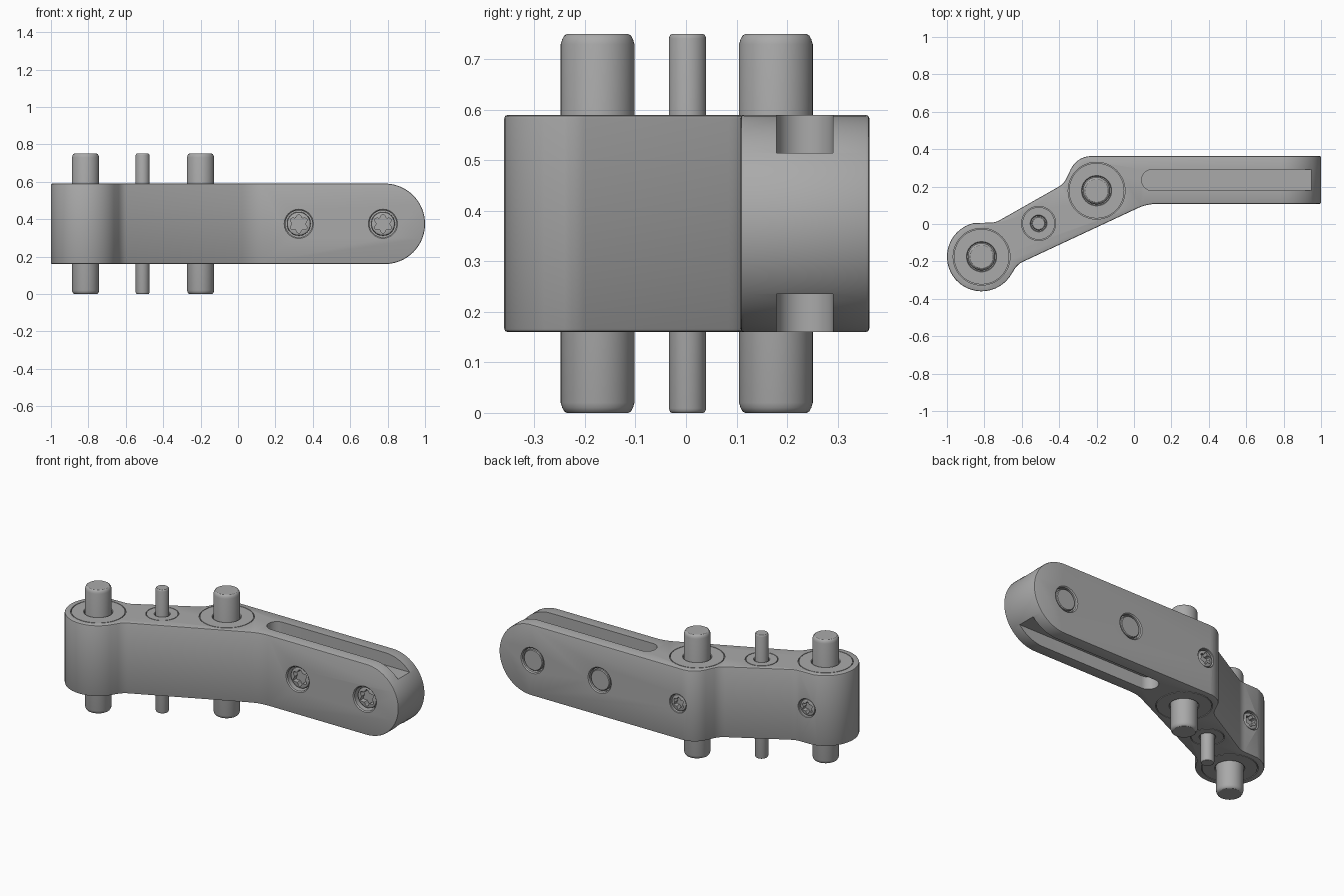
import bpy, bmesh
from math import pi, sin, cos, tan, radians
from mathutils import Matrix, Vector

if "Cube" in bpy.data.objects:
    bpy.data.objects.remove(bpy.data.objects["Cube"], do_unlink=True)

steel = bpy.data.materials.new("grey steel")
steel.use_nodes = True
GREY = (0.4, 0.4, 0.4, 1)
steel.diffuse_color = GREY
steel.node_tree.nodes["Principled BSDF"].inputs["Base Color"].default_value = GREY

BOTTOM, TOP, MID = 0.16, 0.59, 0.375
BACK, FRONT = 0.363, 0.108
UP = Matrix.Identity(4)
DOWN = Matrix.Rotation(pi, 4, 'X')
TO_FRONT = Matrix.Rotation(pi / 2, 4, 'X')
TO_BACK = Matrix.Rotation(-pi / 2, 4, 'X')


def finish(name, bm, place, turn):
    bmesh.ops.recalc_face_normals(bm, faces=bm.faces)
    mesh = bpy.data.meshes.new(name)
    bm.to_mesh(mesh)
    bm.free()
    mesh.transform(Matrix.Translation(place) @ turn)
    mesh.materials.append(steel)
    ob = bpy.data.objects.new(name, mesh)
    bpy.context.collection.objects.link(ob)
    return ob


def lathe(name, profile, place, turn=UP, closed=False, steps=48):
    """Revolve (radius, height) points about the local z axis."""
    bm = bmesh.new()
    vs = [bm.verts.new((r, 0, z)) for r, z in profile]
    pairs = list(zip(vs, vs[1:])) + ([(vs[-1], vs[0])] if closed else [])
    es = [bm.edges.new(p) for p in pairs]
    bmesh.ops.spin(bm, geom=vs + es, cent=(0, 0, 0), axis=(0, 0, 1),
                   angle=2 * pi, steps=steps)
    bmesh.ops.remove_doubles(bm, verts=bm.verts, dist=1e-5)
    return finish(name, bm, place, turn)


def prism(name, outline, low, high, place=(0, 0, 0), turn=UP):
    bm = bmesh.new()
    face = bm.faces.new([bm.verts.new((x, y, low)) for x, y in outline])
    ext = bmesh.ops.extrude_face_region(bm, geom=[face])
    bmesh.ops.translate(bm, vec=(0, 0, high - low),
                        verts=[v for v in ext["geom"] if isinstance(v, bmesh.types.BMVert)])
    return finish(name, bm, place, turn)


def apply(ob, mod):
    with bpy.context.temp_override(object=ob, active_object=ob):
        bpy.ops.object.modifier_apply(modifier=mod.name)


def boolean(ob, tool, operation='DIFFERENCE'):
    mod = ob.modifiers.new("cut", 'BOOLEAN')
    mod.operation, mod.object, mod.solver = operation, tool, 'EXACT'
    apply(ob, mod)
    bpy.data.objects.remove(tool, do_unlink=True)


def arc(cx, cy, r, start, end, n):
    return [(cx + r * cos(radians(start + (end - start) * i / n)),
             cy + r * sin(radians(start + (end - start) * i / n))) for i in range(n + 1)]


def fillet(before, corner, after, r, n=8):
    """Points of a tangent arc that rounds one corner."""
    c = Vector(corner)
    a, b = (Vector(before) - c).normalized(), (Vector(after) - c).normalized()
    half = a.angle(b) / 2
    mid = c + (a + b).normalized() * (r / sin(half))
    t1, t2 = c + a * (r / tan(half)), c + b * (r / tan(half))
    u, v = t1 - mid, t2 - mid
    w = u.angle(v)
    return [tuple(mid + (u * sin(w * (1 - i / n)) + v * sin(w * i / n)) / sin(w))
            for i in range(n + 1)]


# Bent arm: plan outline, then trimmed to a rounded end in side profile
hub_round = arc(-0.815, -0.175, 0.185, 103, 325, 28)
back_end, front_end = (1.1, BACK), (1.1, FRONT)
c1, c2, c3 = (-0.305, BACK), (-0.375, 0.215), (-0.74, 0.008)
c4, c5 = (-0.622, -0.215), (0.07, FRONT)
outline = ([back_end] + fillet(back_end, c1, c2, 0.12) + fillet(c1, c2, c3, 0.1, 5)
           + fillet(c2, c3, hub_round[0], 0.1, 4) + hub_round
           + fillet(hub_round[-1], c4, c5, 0.1, 4) + fillet(c4, c5, front_end, 0.25, 5)
           + [front_end])
arm = prism("bent_arm", outline, 0.1, 0.7)
R = (TOP - BOTTOM) / 2
side = [(-1.2, R), (-1.2, -R)] + arc(1 - R, 0, R, -90, 90, 40)
boolean(arm, prism("side_shape", side, -1, 1, (0, 0, MID), TO_FRONT), 'INTERSECT')
bevel = arm.modifiers.new("edge", 'BEVEL')
bevel.width, bevel.segments, bevel.limit_method = 0.007, 2, 'ANGLE'
bevel.angle_limit = radians(35)
bevel.use_clamp_overlap = False
apply(arm, bevel)

# Round-ended slots, open at the rounded tip
slot = arc(0.097, 0.235, 0.056, 90, 270, 16) + [(1.2, 0.179), (1.2, 0.291)]
boolean(arm, prism("slot_top", slot, 0.515, 0.8))
boolean(arm, prism("slot_bottom", slot, 0, 0.235))


def groove(x, y, z, turn, inner, outer, depth):
    ring = [(inner, -depth), (outer, -depth), (outer, 0.05), (inner, 0.05)]
    boolean(arm, lathe("groove", ring, (x, y, z), turn, closed=True))


def hole(x, y, z, turn, r, depth, chamfer=0.006):
    shape = [(0, -depth), (r, -depth), (r, -chamfer), (r + chamfer, 0),
             (r + chamfer, 0.05), (0, 0.05)]
    boolean(arm, lathe("hole", shape, (x, y, z), turn))


# Through pins with softened ends, seated in round bushings
PINS = [("end_pin", -0.815, -0.175, 0.073, 0.152, 0.02),
        ("middle_pin", -0.51, 0.003, 0.037, 0.091, 0.009),
        ("hub_pin", -0.2, 0.178, 0.073, 0.152, 0.02)]
for name, x, y, r, bush, soft in PINS:
    for z, turn in ((TOP, UP), (BOTTOM, DOWN)):
        groove(x, y, z, turn, bush - 0.004, bush, 0.015)
        hole(x, y, z, turn, r + 0.004, 0.03, 0.004)
    half = [(r, soft), (r - soft * 0.15, soft * 0.5),
            (r - soft * 0.35, soft * 0.15), (r - soft * 0.6, 0)]
    low = [(0, 0)] + half[::-1]
    lathe(name, low + [(a, 2 * MID - z) for a, z in reversed(low)], (x, y, 0))


def star_screw(name, x, y, turn, r, star):
    head = [(0, -0.06), (r, -0.06), (r, -0.01), (r - 0.003, -0.003), (r - 0.01, 0), (0, 0)]
    screw = lathe(name, head, (x, y, MID), turn)
    points = []
    for i in range(72):
        a = 2 * pi * i / 72
        d = star * (0.85 + 0.15 * cos(6 * a))
        points.append((d * sin(a), d * cos(a)))
    boolean(screw, prism("star_socket", points, -0.03, 0.05, (x, y, MID), turn))


# Clamp screws in front, their flush ends behind
for side_name, x in (("inner", 0.325), ("outer", 0.775)):
    hole(x, FRONT, MID, TO_FRONT, 0.072, 0.06)
    star_screw(side_name + "_clamp_screw", x, FRONT + 0.02, TO_FRONT, 0.064, 0.05)
    hole(x, BACK, MID, TO_BACK, 0.072, 0.03)
    lathe(side_name + "_screw_end", [(0, -0.05), (0.063, -0.05), (0.063, -0.004),
                                     (0.059, 0), (0, 0)],
          (x, BACK - 0.004, MID), TO_BACK)

# Small set screws behind the two hubs
for name, x, y in (("hub_set_screw", -0.2, BACK), ("end_set_screw", -0.815, 0.007)):
    hole(x, y, MID, TO_BACK, 0.054, 0.04, 0.003)
    star_screw(name, x, y - 0.006, TO_BACK, 0.05, 0.036)

# Smooth curved faces, keep the edges crisp
for ob in bpy.context.scene.objects:
    if ob.type == 'MESH' and ob.data.materials and ob.data.materials[0] == steel:
        with bpy.context.temp_override(object=ob, active_object=ob,
                                       selected_objects=[ob], selected_editable_objects=[ob]):
            bpy.ops.object.shade_smooth_by_angle(angle=radians(30))
